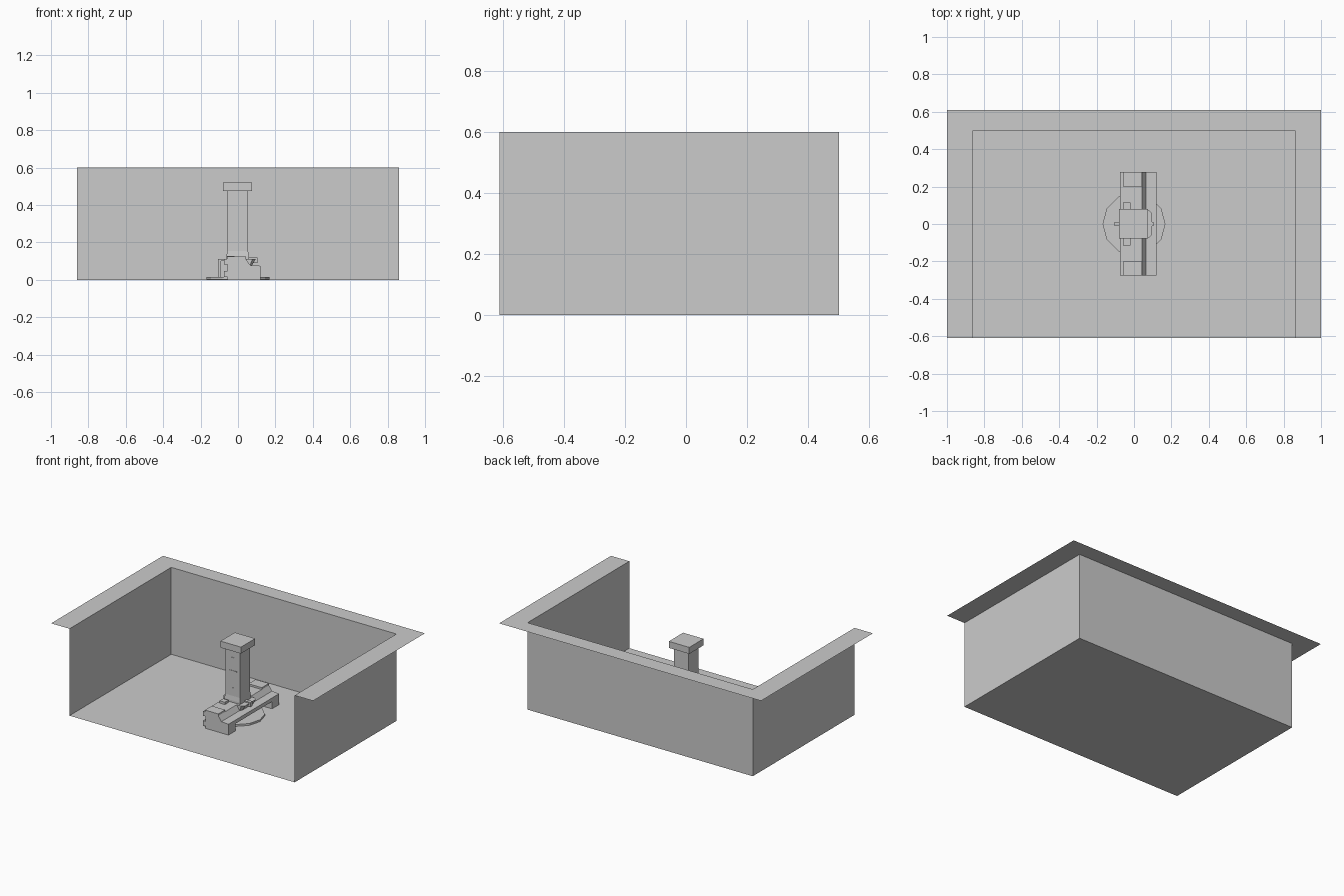
import bpy, math

if "Cube" in bpy.data.objects:
    bpy.data.objects.remove(bpy.data.objects["Cube"])


def mesh(name, verts, faces):
    me = bpy.data.meshes.new(name)
    me.from_pydata(verts, [], faces)
    me.update()
    ob = bpy.data.objects.new(name, me)
    bpy.context.collection.objects.link(ob)
    return ob


def prism(name, pts, a, b, axis):
    # Extrude a closed 2D profile: 'y' takes (x, z) points, 'z' takes (x, y)
    place = (lambda p, t: (p[0], t, p[1])) if axis == 'y' else (lambda p, t: (p[0], p[1], t))
    n = len(pts)
    verts = [place(p, t) for t in (a, b) for p in pts]
    faces = [[i, (i + 1) % n, n + (i + 1) % n, n + i] for i in range(n)]
    faces += [list(range(n))[::-1], list(range(n, 2 * n))]
    if axis == 'y':
        faces = [f[::-1] for f in faces]
    return mesh(name, verts, faces)


def box(name, x0, x1, y0, y1, z0, z1):
    return prism(name, [(x0, y0), (x1, y0), (x1, y1), (x0, y1)], z0, z1, 'z')


# Thin pit: floor, three walls and an outward rim, open at the front
W, F, B, H = 0.86, -0.61, 0.50, 0.60
path = [(-W, F), (-W, B), (W, B), (W, F)]
outer = [(-1, F), (-1, 0.61), (1, 0.61), (1, F)]
verts = [(x, y, 0) for x, y in path] + [(x, y, H) for x, y in path] + [(x, y, H) for x, y in outer]
faces = [(3, 2, 1, 0)]
for i in range(3):
    faces += [(i, i + 1, i + 5, i + 4), (i + 4, i + 5, i + 9, i + 8)]
mesh("pit_shell", verts, [f[::-1] for f in faces])

# Low twelve-sided plate on the floor
disc = [(0.168 * math.cos(i * math.pi / 6), 0.168 * math.sin(i * math.pi / 6)) for i in range(12)]
prism("round_plate", disc, 0.001, 0.014, 'z')

# Long bench with a sloped front, carried by feet at both ends
beam = [(-0.055, 0.05), (0.12, 0.05), (0.12, 0.075), (0.065, 0.078),
        (0.042, 0.112), (-0.075, 0.112), (-0.075, 0.082), (-0.055, 0.082)]
prism("bench_beam", beam, -0.275, 0.278, 'y')
box("bench_core", -0.055, 0.055, -0.08, 0.08, 0, 0.05)
for side, y0, y1 in (("front", -0.275, -0.20), ("back", 0.20, 0.278)):
    box(side + "_foot", -0.055, 0.12, y0, y1, 0, 0.05)
    box(side + "_foot_ledge", -0.075, -0.055, y0, y1, 0.015, 0.048)
    box(side + "_end_block", -0.06, 0.042, y0, y1, 0.112, 0.125)
for side, s in (("front", -1), ("back", 1)):
    y0, y1 = sorted((s * 0.075, s * 0.115))
    box(side + "_small_block", -0.06, -0.02, y0, y1, 0.112, 0.128)

# Pillar with flared skirt and cap
levels = [(0.11, 0.060), (0.125, 0.060), (0.155, 0.056), (0.475, 0.056)]
verts = [(sx * r - 0.002, sy * r, z) for z, r in levels
         for sx, sy in ((-1, -1), (1, -1), (1, 1), (-1, 1))]
faces = [(4 * k + i, 4 * k + (i + 1) % 4, 4 * k + 4 + (i + 1) % 4, 4 * k + 4 + i)
         for k in range(3) for i in range(4)]
mesh("pillar", verts, faces + [(3, 2, 1, 0), (12, 13, 14, 15)])
box("pillar_cap", -0.08, 0.076, -0.077, 0.079, 0.475, 0.52)

# Thin ledges on the pillar face
for name, w, z in (("upper_ledge", 0.010, 0.415), ("middle_ledge", 0.030, 0.324), ("lower_ledge", 0.006, 0.206)):
    box(name, -w, w, -0.059, -0.05, z, z + 0.006)

# Tapered basin on the sloped side and its central nozzle
basin = [(0.04, -0.075), (0.078, -0.075), (0.095, -0.058),
         (0.095, 0.058), (0.078, 0.075), (0.04, 0.075)]
ob = prism("basin", basin, 0.075, 0.112, 'z')
for v in ob.data.vertices:
    if v.co.z < 0.1:
        v.co.x = 0.04 + (v.co.x - 0.04) * 0.6
box("nozzle", 0.055, 0.103, -0.012, 0.012, 0.09, 0.12)

# Bent pipe on the far side
pipe = [(-0.107, 0.012), (-0.092, 0.012), (-0.092, 0.10),
        (-0.07, 0.10), (-0.07, 0.112), (-0.107, 0.112)]
prism("bent_pipe", pipe, -0.008, 0.008, 'y')
